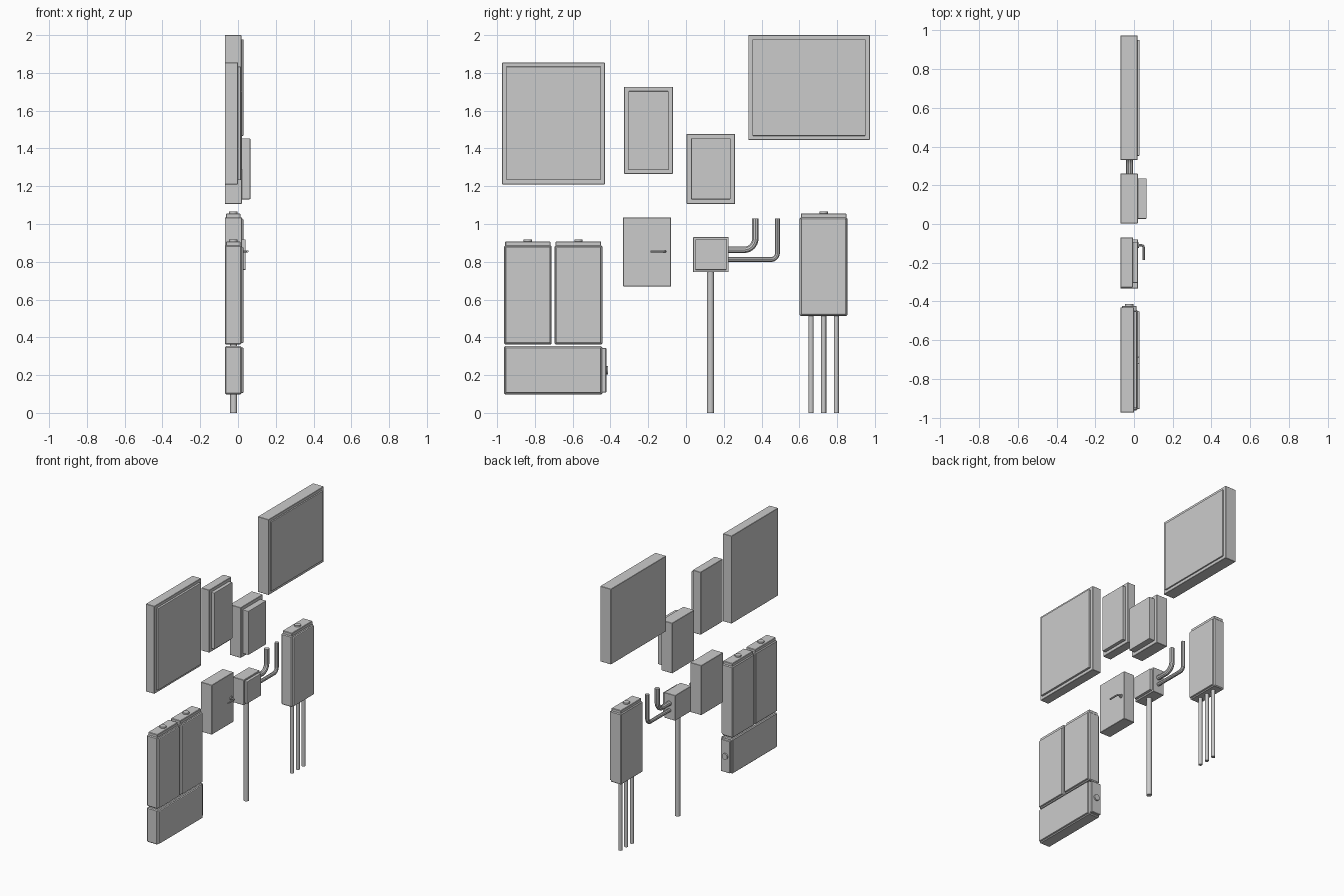
import bpy, math
from mathutils import Vector

if "Cube" in bpy.data.objects:
    bpy.data.objects.remove(bpy.data.objects["Cube"])

BACK = -0.07   # common wall plane
PIPE_X = -0.023


def smooth(ob):
    bpy.ops.object.select_all(action='DESELECT')
    ob.select_set(True)
    bpy.context.view_layer.objects.active = ob
    bpy.ops.object.shade_smooth_by_angle(angle=math.radians(35))


def box(name, x, y, z, bevel=0.0, segs=1):
    """Box from (min, max) ranges, optionally bevelled."""
    bpy.ops.mesh.primitive_cube_add(size=1, location=[(r[0] + r[1]) / 2 for r in (x, y, z)])
    ob = bpy.context.object
    ob.name = name
    ob.scale = [r[1] - r[0] for r in (x, y, z)]
    bpy.ops.object.transform_apply(location=False, rotation=False, scale=True)
    if bevel:
        m = ob.modifiers.new("bevel", 'BEVEL')
        m.width = bevel
        m.segments = segs
    return ob


def rod(name, a, b, r, sides=20):
    """Cylinder between two points."""
    a, b = Vector(a), Vector(b)
    d = b - a
    bpy.ops.mesh.primitive_cylinder_add(vertices=sides, radius=r, depth=d.length, location=(a + b) / 2)
    ob = bpy.context.object
    ob.name = name
    ob.rotation_euler = d.to_track_quat('Z', 'Y').to_euler()
    smooth(ob)
    return ob


def bent_pipe(name, start, corner, end, bend, r):
    """Capped tube with one rounded elbow."""
    s, c, e = Vector(start), Vector(corner), Vector(end)
    u, v = (s - c).normalized(), (e - c).normalized()
    o = c + (u + v) * bend
    pts = [s]
    for i in range(9):
        t = math.pi / 2 * i / 8
        pts.append(o - v * bend * math.cos(t) - u * bend * math.sin(t))
    pts.append(e)
    cu = bpy.data.curves.new(name, 'CURVE')
    cu.dimensions = '3D'
    cu.bevel_depth = r
    cu.bevel_resolution = 3
    cu.use_fill_caps = True
    sp = cu.splines.new('POLY')
    sp.points.add(len(pts) - 1)
    for p, q in zip(sp.points, pts):
        p.co = (*q, 1)
    ob = bpy.data.objects.new(name, cu)
    bpy.context.collection.objects.link(ob)
    bpy.ops.object.select_all(action='DESELECT')
    ob.select_set(True)
    bpy.context.view_layer.objects.active = ob
    bpy.ops.object.convert(target='MESH')
    smooth(bpy.context.object)


def panel(name, y, z, front, door_front, inset, bevel=0.003):
    """Cabinet body with a raised door."""
    box(name + "_body", (BACK, front), y, z, 0.002)
    box(name + "_door", (front - 0.01, door_front), (y[0] + inset, y[1] - inset),
        (z[0] + inset, z[1] - inset), bevel, 2)


def capped_case(name, y, z, side=False):
    """Slim case with front cover, end cap and knockout; cap on top or on the +y side."""
    box(name + "_body", (BACK, 0.018), y, z, 0.006)
    i = 0.007
    box(name + "_cover", (0.01, 0.029), (y[0] + i, y[1] - i), (z[0] + i, z[1] - i), 0.006, 2)
    cx = -0.025
    if side:
        m = (z[0] + z[1]) / 2
        box(name + "_cap", (-0.063, 0.013), (y[1] - 0.005, y[1] + 0.021),
            (z[0] + 0.009, z[1] - 0.009), 0.003)
        rod(name + "_knockout", (cx, y[1], m), (cx, y[1] + 0.031, m), 0.022)
    else:
        m = (y[0] + y[1]) / 2
        box(name + "_cap", (-0.063, 0.013), (y[0] + 0.006, y[1] - 0.006),
            (z[1] - 0.005, z[1] + 0.021), 0.003)
        rod(name + "_knockout", (cx, m, z[1]), (cx, m, z[1] + 0.031), 0.022)


# upper row of cabinets
panel("large_panel_left", (-0.973, -0.43), (1.21, 1.855), 0.0, 0.015, 0.022)
panel("large_panel_right", (0.33, 0.973), (1.445, 2.0), 0.018, 0.028, 0.022)
panel("small_panel_left", (-0.327, -0.07), (1.265, 1.726), -0.005, 0.02, 0.023)
panel("small_panel_right", (0.003, 0.26), (1.107, 1.477), 0.02, 0.065, 0.024)

# capped cases
capped_case("case_left", (-0.963, -0.711), (0.362, 0.886))
capped_case("case_middle", (-0.696, -0.443), (0.362, 0.886))
capped_case("case_bottom", (-0.963, -0.443), (0.098, 0.353), side=True)
capped_case("case_right", (0.602, 0.855), (0.513, 1.035))
for k in (-1, 0, 1):
    y = 0.729 + k * 0.067
    rod("case_conduit", (PIPE_X, y, 0), (PIPE_X, y, 0.52), 0.0135)

# switch box with lever
box("switch_box", (BACK, 0.02), (-0.333, -0.079), (0.67, 1.035), 0.002)
rod("lever_base", (0.015, -0.11, 0.855), (0.026, -0.11, 0.855), 0.014)
bent_pipe("lever", (0.018, -0.11, 0.855), (0.05, -0.11, 0.855), (0.05, -0.187, 0.855), 0.012, 0.006)

# junction box with conduits
panel("junction_box", (0.038, 0.226), (0.745, 0.931), 0.02, 0.04, 0.012)
rod("main_conduit", (PIPE_X, 0.13, 0), (PIPE_X, 0.13, 0.75), 0.0185)
bent_pipe("upper_conduit", (PIPE_X, 0.22, 0.863), (PIPE_X, 0.367, 0.863), (PIPE_X, 0.367, 1.028), 0.06, 0.0175)
bent_pipe("lower_conduit", (PIPE_X, 0.22, 0.812), (PIPE_X, 0.484, 0.812), (PIPE_X, 0.484, 1.028), 0.035, 0.0135)
